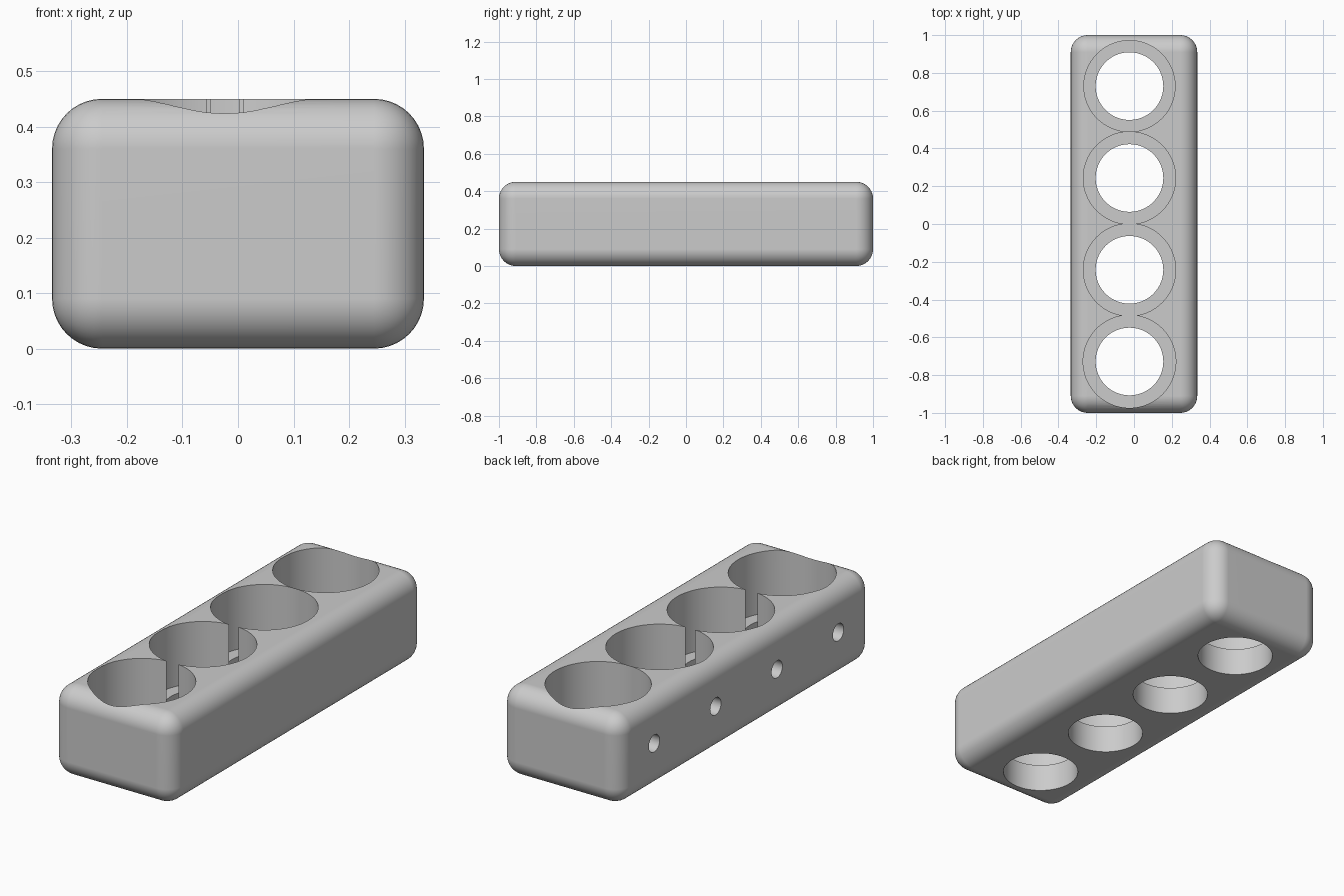
import bpy
import math

default_cube = bpy.data.objects.get("Cube")
if default_cube:
    bpy.data.objects.remove(default_cube, do_unlink=True)

WIDTH, LENGTH, HEIGHT, ROUNDING = 0.67, 2.0, 0.45, 0.09
BORE_X = -0.024
LEDGE_Z = 0.14
# (centre along the length, pocket radius) for each holder
POCKETS = [(-0.728, 0.2455), (-0.2425, 0.2445), (0.2435, 0.2445), (0.73, 0.2415)]
HOLE_RADIUS = 0.179
SCREW_RADIUS, SCREW_Z = 0.043, 0.235

grey = bpy.data.materials.new("plain_grey")
grey.use_nodes = True
colour = (0.6, 0.6, 0.6, 1.0)
grey.diffuse_color = colour
grey.node_tree.nodes["Principled BSDF"].inputs["Base Color"].default_value = colour


def select_only(obj):
    bpy.ops.object.select_all(action="DESELECT")
    obj.select_set(True)
    bpy.context.view_layer.objects.active = obj


def apply_modifier(obj, mod):
    select_only(obj)
    bpy.ops.object.modifier_apply(modifier=mod.name)


def cut_cylinder(body, radius, depth, location, rotation=(0, 0, 0), sides=96):
    """Subtract a cylinder from the body and discard the cutter."""
    bpy.ops.mesh.primitive_cylinder_add(vertices=sides, radius=radius, depth=depth,
                                        location=location, rotation=rotation)
    cutter = bpy.context.object
    cutter.hide_render = True
    mod = body.modifiers.new("cut", "BOOLEAN")
    mod.operation = "DIFFERENCE"
    mod.solver = "EXACT"
    mod.object = cutter
    apply_modifier(body, mod)
    bpy.data.objects.remove(cutter, do_unlink=True)


# Rounded block
bpy.ops.mesh.primitive_cube_add(size=1, location=(0, 0, HEIGHT / 2))
block = bpy.context.object
block.name = "holder_block"
block.scale = (WIDTH, LENGTH, HEIGHT)
bpy.ops.object.transform_apply(location=True, rotation=False, scale=True)
block.data.materials.append(grey)
bevel = block.modifiers.new("rounding", "BEVEL")
bevel.width = ROUNDING
bevel.segments = 10
apply_modifier(block, bevel)

for y, radius in POCKETS:
    # Wide pocket down to the ledge
    cut_cylinder(block, radius, 0.6, (BORE_X, y, LEDGE_Z + 0.3))
    # Narrower hole through the floor
    cut_cylinder(block, HOLE_RADIUS, 0.6, (BORE_X, y, 0.1))
    # Small screw hole through the thin side wall
    cut_cylinder(block, SCREW_RADIUS, 0.3, (-WIDTH / 2, y, SCREW_Z),
                 (0, math.pi / 2, 0), sides=32)

# Smooth curves, crisp rims, flat faces kept flat
select_only(block)
bpy.ops.object.shade_smooth_by_angle(angle=math.radians(30))
normals = block.modifiers.new("flat_face_normals", "WEIGHTED_NORMAL")
normals.keep_sharp = True
